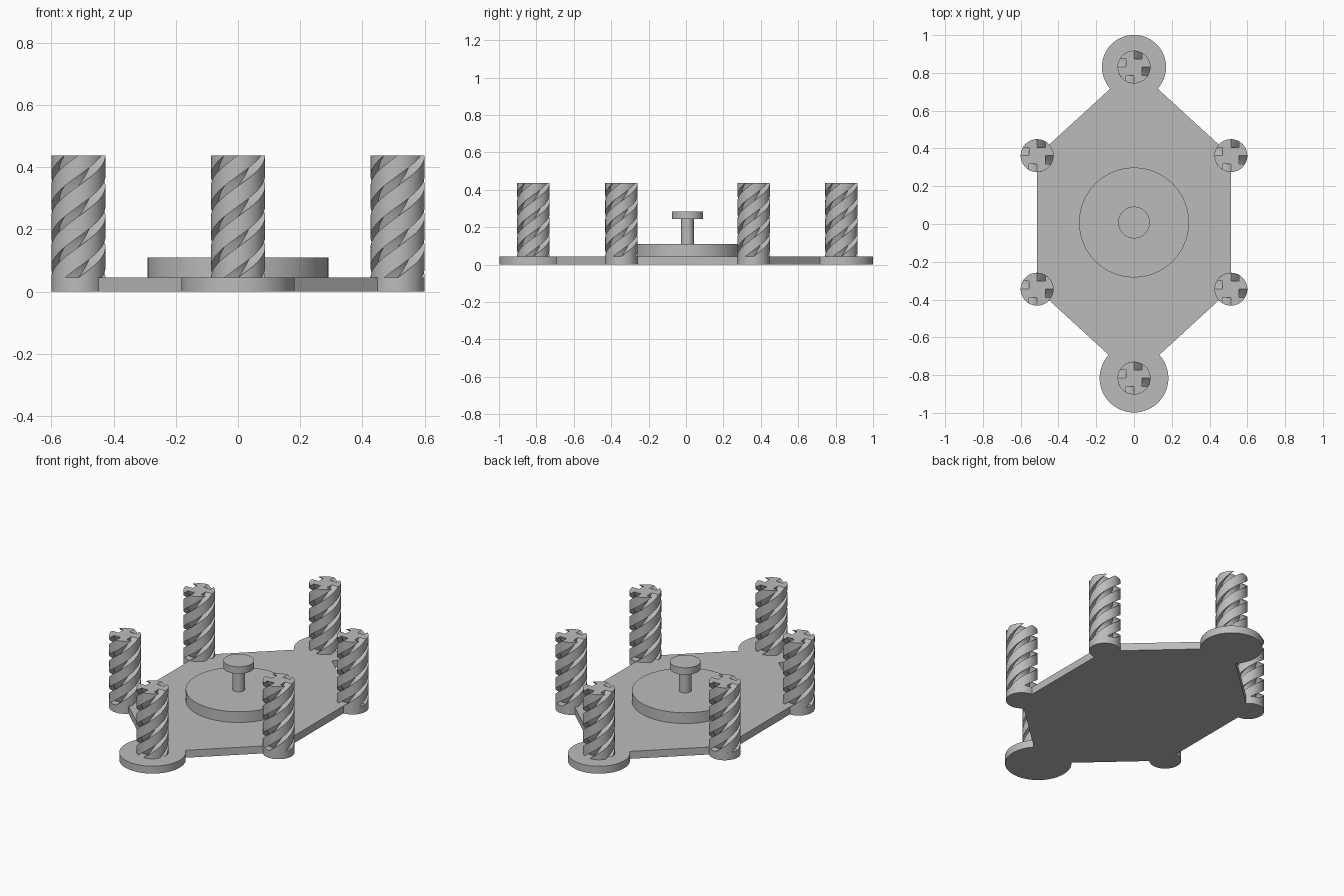
import bpy, bmesh, math
from mathutils import Vector

if "Cube" in bpy.data.objects:
    bpy.data.objects.remove(bpy.data.objects["Cube"])

grey = bpy.data.materials.new("plain grey")
grey.use_nodes = True
grey.diffuse_color = (0.5, 0.5, 0.5, 1)
grey.node_tree.nodes["Principled BSDF"].inputs["Base Color"].default_value = (0.5, 0.5, 0.5, 1)

PLATE_TOP = 0.045
PEG_TOP = 0.438
PEG_R = 0.087


def loft(name, rings, location=(0, 0, 0)):
    """Skin a stack of closed rings and cap both ends."""
    bm = bmesh.new()
    rows = [[bm.verts.new(p) for p in ring] for ring in rings]
    n = len(rows[0])
    for low, high in zip(rows, rows[1:]):
        for i in range(n):
            j = (i + 1) % n
            bm.faces.new((low[i], low[j], high[j], high[i]))
    bm.faces.new(rows[0][::-1])
    bm.faces.new(rows[-1])
    bmesh.ops.recalc_face_normals(bm, faces=bm.faces)
    mesh = bpy.data.meshes.new(name)
    bm.to_mesh(mesh)
    bm.free()
    mesh.materials.append(grey)
    obj = bpy.data.objects.new(name, mesh)
    obj.location = location
    bpy.context.collection.objects.link(obj)
    bpy.ops.object.select_all(action='DESELECT')
    obj.select_set(True)
    bpy.context.view_layer.objects.active = obj
    bpy.ops.object.shade_smooth_by_angle(angle=math.radians(30))
    return obj


def arc(centre, radius, start, sweep, steps):
    angles = [start + sweep * i / steps for i in range(steps + 1)]
    return [Vector((centre[0] + radius * math.cos(a), centre[1] + radius * math.sin(a)))
            for a in angles]


def extrude(outline, bottom, top):
    return [[(p.x, p.y, z) for p in outline] for z in (bottom, top)]


# Corner sockets, counterclockwise: name, centre, foot radius
corners = [
    ("front", Vector((0, -0.816)), 0.182),
    ("front_left", Vector((0.513, -0.345)), PEG_R),
    ("back_left", Vector((0.513, 0.362)), PEG_R),
    ("back", Vector((0, 0.831)), 0.17),
    ("back_right", Vector((-0.513, 0.362)), PEG_R),
    ("front_right", Vector((-0.513, -0.345)), PEG_R),
]

# Base plate: hexagon with a round foot at every corner
outline = []
for i, (_, centre, radius) in enumerate(corners):
    before = corners[i - 1][1] - centre
    after = corners[(i + 1) % 6][1] - centre
    start = math.atan2(before.y, before.x)
    sweep = (math.atan2(after.y, after.x) - start) % math.tau
    outline += arc(centre, radius, start, sweep, 40)
loft("base_plate", extrude(outline, 0, PLATE_TOP))

# Peg section: circle with four square notches
h = PEG_R / 2
section = []
for k in range(4):
    quarter = [Vector((h, h)), Vector((0, h))]
    quarter += arc((0, 0), PEG_R, math.pi / 2, math.pi / 3, 10)
    turn = k * math.pi / 2
    section += [Vector((p.x * math.cos(turn) - p.y * math.sin(turn),
                        p.x * math.sin(turn) + p.y * math.cos(turn))) for p in quarter]


def twisted_rings(steps=56):
    bottom = PLATE_TOP - 0.015
    rings = []
    for i in range(steps + 1):
        z = bottom + (PEG_TOP - bottom) * i / steps
        a = math.tau * (z - PEG_TOP) / (PEG_TOP - PLATE_TOP)
        c, s = math.cos(a), math.sin(a)
        rings.append([(p.x * c - p.y * s, p.x * s + p.y * c, z) for p in section])
    return rings


# Twisted pegs
for name, centre, _ in corners:
    loft(name + "_twisted_peg", twisted_rings(), (centre.x, centre.y, 0))

# Central disc, stem and knob
for name, radius, bottom, top in (
    ("centre_disc", 0.291, PLATE_TOP - 0.01, 0.11),
    ("centre_stem", 0.034, 0.1, 0.25),
    ("centre_knob", 0.084, 0.243, 0.285),
):
    circle = arc((0, 0.008), radius, 0, math.tau, 64)[:-1]
    loft(name, extrude(circle, bottom, top))
